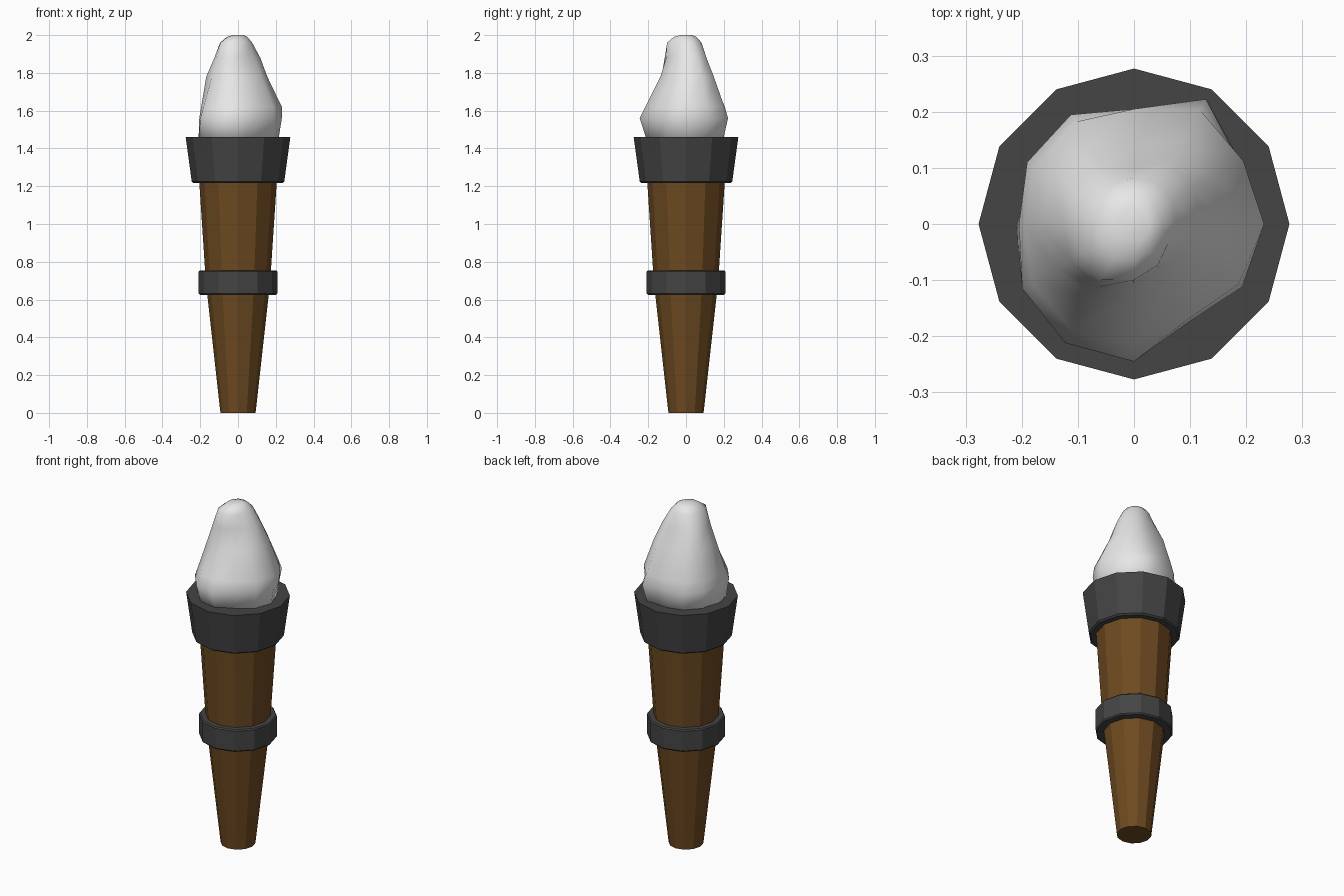
import bpy, bmesh, math

SIDES = 12


def material(name, rgb):
    m = bpy.data.materials.new(name)
    m.diffuse_color = (*rgb, 1)
    return m


def stack(name, rings, mat, smooth=False):
    """Skin a stack of 12-sided rings: each is (z, radius or 12 radii)."""
    bm = bmesh.new()
    loops = []
    for z, r in rings:
        radii = r if isinstance(r, list) else [r] * SIDES
        loops.append([bm.verts.new((q * math.cos(math.tau * i / SIDES),
                                    q * math.sin(math.tau * i / SIDES), z))
                      for i, q in enumerate(radii)])
    for a, b in zip(loops, loops[1:]):
        for i in range(SIDES):
            j = (i + 1) % SIDES
            bm.faces.new((a[i], a[j], b[j], b[i]))
    bm.faces.new(loops[0][::-1])
    bm.faces.new(loops[-1])
    for f in bm.faces:
        f.smooth = smooth
    mesh = bpy.data.meshes.new(name)
    bm.to_mesh(mesh)
    bm.free()
    mesh.materials.append(mat)
    ob = bpy.data.objects.new(name, mesh)
    bpy.context.collection.objects.link(ob)
    return ob


wood = material("brown wood", (0.155, 0.069, 0.015))
iron = material("dark iron", (0.058, 0.058, 0.058))
white = material("pale flame", (0.8, 0.8, 0.8))

# Tapered wooden handle, bending slightly at the lower band
stack("handle", [(0, 0.093), (0.69, 0.17), (1.25, 0.207)], wood)

# Iron bands with thin chamfers
stack("lower_band", [(0.625, 0.202), (0.632, 0.208), (0.748, 0.208), (0.755, 0.202)], iron)
stack("upper_cup", [(1.217, 0.236), (1.225, 0.245), (1.46, 0.277)], iron)

# Irregular flame: radii listed counter-clockwise from +x
stack("flame", [
    (1.42, [.21, .20, .22, .20, .20, .20, .21, .21, .21, .20, .18, .20]),
    (1.56, [.232, .22, .257, .205, .225, .22, .205, .23, .245, .245, .20, .223]),
    (1.62, [.232, .225, .235, .205, .21, .205, .195, .21, .22, .215, .195, .215]),
    (1.78, [.155, .17, .17, .14, .165, .17, .168, .16, .15, .135, .125, .14]),
    (1.88, [.118, .125, .125, .10, .115, .13, .125, .13, .13, .105, .09, .10]),
    (1.96, [.075, .08, .085, .082, .085, .09, .095, .105, .115, .10, .085, .07]),
    (1.99, [.05, .05, .055, .055, .06, .06, .06, .065, .07, .065, .055, .05]),
    (2.0, 0.03),
], white, smooth=True)
